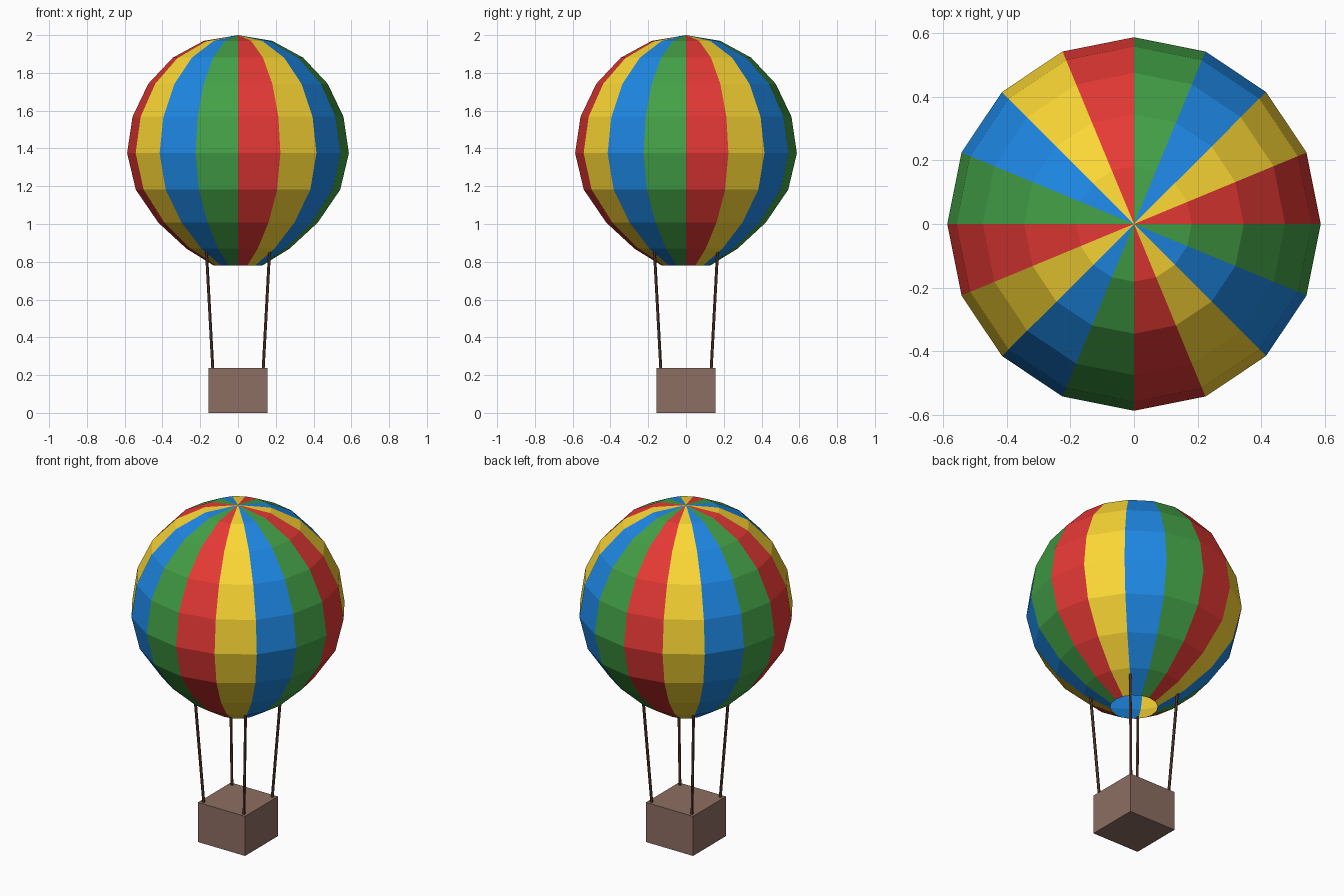
import bpy, bmesh
from math import sin, cos, pi
from mathutils import Vector

if "Cube" in bpy.data.objects:
    bpy.data.objects.remove(bpy.data.objects["Cube"])


def material(name, hex_code):
    channels = [int(hex_code[i:i + 2], 16) / 255 for i in (0, 2, 4)]
    linear = [c / 12.92 if c <= 0.04045 else ((c + 0.055) / 1.055) ** 2.4 for c in channels]
    mat = bpy.data.materials.new(name)
    mat.diffuse_color = (*linear, 1)
    mat.use_nodes = True
    mat.node_tree.nodes["Principled BSDF"].inputs["Base Color"].default_value = mat.diffuse_color
    return mat


def finish(name, bm, mats):
    mesh = bpy.data.meshes.new(name)
    bm.to_mesh(mesh)
    bm.free()
    for mat in mats:
        mesh.materials.append(mat)
    obj = bpy.data.objects.new(name, mesh)
    bpy.context.collection.objects.link(obj)
    return obj


stripes = [material("red", "E53935"), material("yellow", "FDD835"),
           material("blue", "1E88E5"), material("green", "43A047")]
wicker = material("wicker", "8D6E63")
rope_brown = material("rope_brown", "5D4037")

# Envelope: striped low-poly globe, tapered below the equator, open at the mouth
SEGMENTS, RINGS = 16, 10
RADIUS, HALF_HEIGHT, CENTRE_Z = 0.587, 0.625, 1.375
bm = bmesh.new()
pole = bm.verts.new((0, 0, CENTRE_Z + HALF_HEIGHT))
rings = []
for i in range(1, RINGS):
    c = cos(pi * i / RINGS)
    r = RADIUS * sin(pi * i / RINGS)
    if c < 0:
        r *= 1 - 0.32 * c * c
    rings.append([bm.verts.new((r * cos(2 * pi * s / SEGMENTS), r * sin(2 * pi * s / SEGMENTS),
                                CENTRE_Z + HALF_HEIGHT * c)) for s in range(SEGMENTS)])
for s in range(SEGMENTS):
    n = (s + 1) % SEGMENTS
    bm.faces.new((pole, rings[0][s], rings[0][n])).material_index = s % 4
    for upper, lower in zip(rings, rings[1:]):
        bm.faces.new((upper[s], lower[s], lower[n], upper[n])).material_index = s % 4
finish("envelope", bm, stripes)

# Basket: plain closed box
bm = bmesh.new()
bmesh.ops.create_cube(bm, size=1)
bmesh.ops.scale(bm, vec=(0.312, 0.312, 0.237), verts=bm.verts)
bmesh.ops.translate(bm, vec=(0, 0, 0.1185), verts=bm.verts)
finish("basket", bm, [wicker])

# Ropes: four thin rods leaning outward from the basket corners to the envelope
for side_x, x in (("left", -1), ("right", 1)):
    for side_y, y in (("front", -1), ("back", 1)):
        low = Vector((0.133 * x, 0.133 * y, 0.225))
        high = Vector((0.167 * x, 0.167 * y, 0.855))
        bm = bmesh.new()
        bmesh.ops.create_cone(bm, cap_ends=True, segments=6, radius1=0.008, radius2=0.008,
                              depth=(high - low).length)
        rope = finish(f"{side_y}_{side_x}_rope", bm, [rope_brown])
        rope.location = (low + high) / 2
        rope.rotation_euler = (high - low).to_track_quat('Z', 'Y').to_euler()
